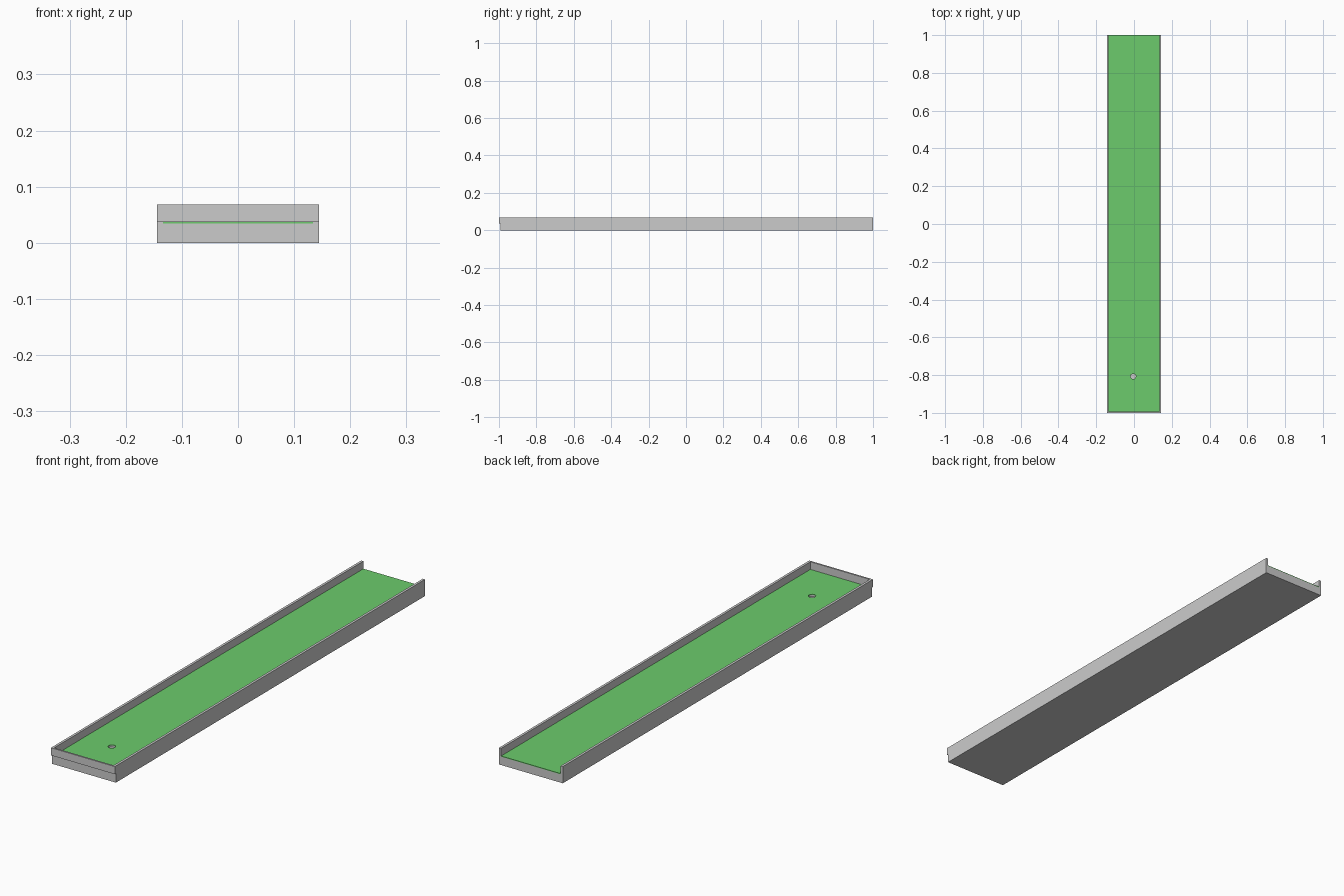
import bpy

if "Cube" in bpy.data.objects:
    bpy.data.objects.remove(bpy.data.objects["Cube"])

HALF_W, WALL, TOP, FLOOR = 0.144, 0.010, 0.068, 0.037
FRONT, BACK = -0.993, 1.0
FELT = 0.003


def box(name, lo, hi):
    bpy.ops.mesh.primitive_cube_add(size=1, location=[(a + b) / 2 for a, b in zip(lo, hi)])
    ob = bpy.context.object
    ob.name = name
    ob.scale = [b - a for a, b in zip(lo, hi)]
    bpy.ops.object.transform_apply(location=False, rotation=False, scale=True)
    return ob


# Base board between the side rails
inner = HALF_W - WALL
base = box("base", (-inner, FRONT, 0), (inner, BACK, FLOOR - FELT))

# Green putting surface
felt = box("putting_surface", (-inner, FRONT, FLOOR - FELT), (inner, BACK, FLOOR))
green = bpy.data.materials.new("green_felt")
green.diffuse_color = (0.15, 0.6, 0.15, 1)
green.use_nodes = True
green.node_tree.nodes["Principled BSDF"].inputs["Base Color"].default_value = green.diffuse_color
felt.data.materials.append(green)

# Side rails, full height
for side, name in ((-1, "left_rail"), (1, "right_rail")):
    xs = sorted((side * inner, side * HALF_W))
    box(name, (xs[0], FRONT, 0), (xs[1], BACK, TOP))

# End stop, attached in front of the base and raised off the ground
box("end_stop", (-HALF_W, -1.0, FLOOR), (HALF_W, FRONT, TOP))

# Shallow cup cut through the felt into the base
bpy.ops.mesh.primitive_cylinder_add(vertices=32, radius=0.014, depth=0.03,
                                    location=(-0.004, -0.807, FLOOR - 0.009 + 0.015))
cutter = bpy.context.object
cutter.name = "cup_cutter"
cutter.hide_render = True
cutter.display_type = 'WIRE'
for ob in (base, felt):
    mod = ob.modifiers.new("cup", 'BOOLEAN')
    mod.operation = 'DIFFERENCE'
    mod.solver = 'EXACT'
    mod.object = cutter
